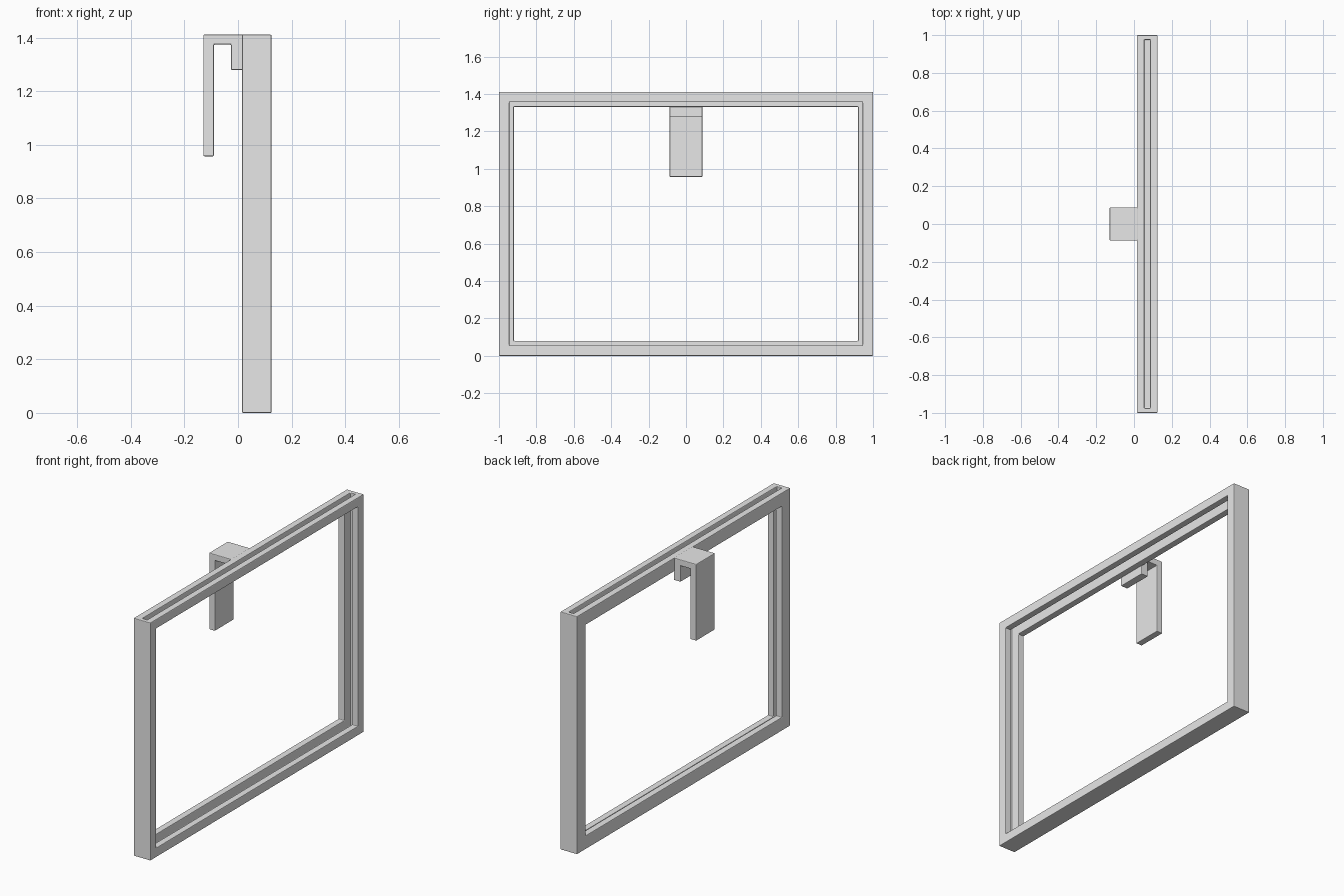
import bpy
import bmesh

if "Cube" in bpy.data.objects:
    bpy.data.objects.remove(bpy.data.objects["Cube"])

# Single plain grey
grey = bpy.data.materials.new("plain_grey")
grey.use_nodes = True
grey.diffuse_color = (0.8, 0.8, 0.8, 1)
grey.node_tree.nodes["Principled BSDF"].inputs["Base Color"].default_value = (0.8, 0.8, 0.8, 1)

BACK, FRONT = 0.015, 0.125          # frame faces along x
SLOT_BACK, SLOT_FRONT = 0.055, 0.086
HEIGHT, HALF = 1.411, 1.0
EDGE = 0.004


def prism(name, outline, y0, y1):
    """Extrude an x-z outline along y."""
    bm = bmesh.new()
    face = bm.faces.new([bm.verts.new((x, y0, z)) for x, z in outline])
    moved = bmesh.ops.extrude_face_region(bm, geom=[face])["geom"]
    verts = [v for v in moved if isinstance(v, bmesh.types.BMVert)]
    bmesh.ops.translate(bm, verts=verts, vec=(0, y1 - y0, 0))
    bmesh.ops.recalc_face_normals(bm, faces=bm.faces)
    mesh = bpy.data.meshes.new(name)
    bm.to_mesh(mesh)
    bm.free()
    mesh.materials.append(grey)
    obj = bpy.data.objects.new(name, mesh)
    bpy.context.collection.objects.link(obj)
    return obj


def box(name, x0, x1, half_y, z0, z1):
    return prism(name, [(x0, z0), (x1, z0), (x1, z1), (x0, z1)], -half_y, half_y)


def soften(obj):
    bevel = obj.modifiers.new("soft_edges", 'BEVEL')
    bevel.width = EDGE
    bevel.segments = 2
    bevel.limit_method = 'ANGLE'


# Frame: solid slab with stepped openings and a panel slot open at the top
frame = box("frame", BACK, FRONT, HALF, 0, HEIGHT)
cutters = [
    box("rear_opening_cutter", BACK - 0.1, SLOT_BACK + 0.01, HALF - 0.08, 0.08, HEIGHT - 0.08),
    box("front_opening_cutter", SLOT_FRONT - 0.01, FRONT + 0.1, HALF - 0.055, 0.055, HEIGHT - 0.055),
    box("panel_slot_cutter", SLOT_BACK, SLOT_FRONT, HALF - 0.025, 0.025, HEIGHT + 0.1),
]
for cutter in cutters:
    cut = frame.modifiers.new(cutter.name, 'BOOLEAN')
    cut.operation = 'DIFFERENCE'
    cut.solver = 'EXACT'
    cut.object = cutter
    cutter.hide_render = True
    cutter.hide_set(True)
soften(frame)

# Hanging hook: long outer leg, bridge and short inner lip
hook = prism("hanging_hook", [
    (-0.129, 0.957), (-0.09, 0.957), (-0.09, 1.374), (-0.026, 1.374),
    (-0.026, 1.279), (0.02, 1.279), (0.02, HEIGHT), (-0.129, HEIGHT),
], -0.088, 0.088)
soften(hook)
